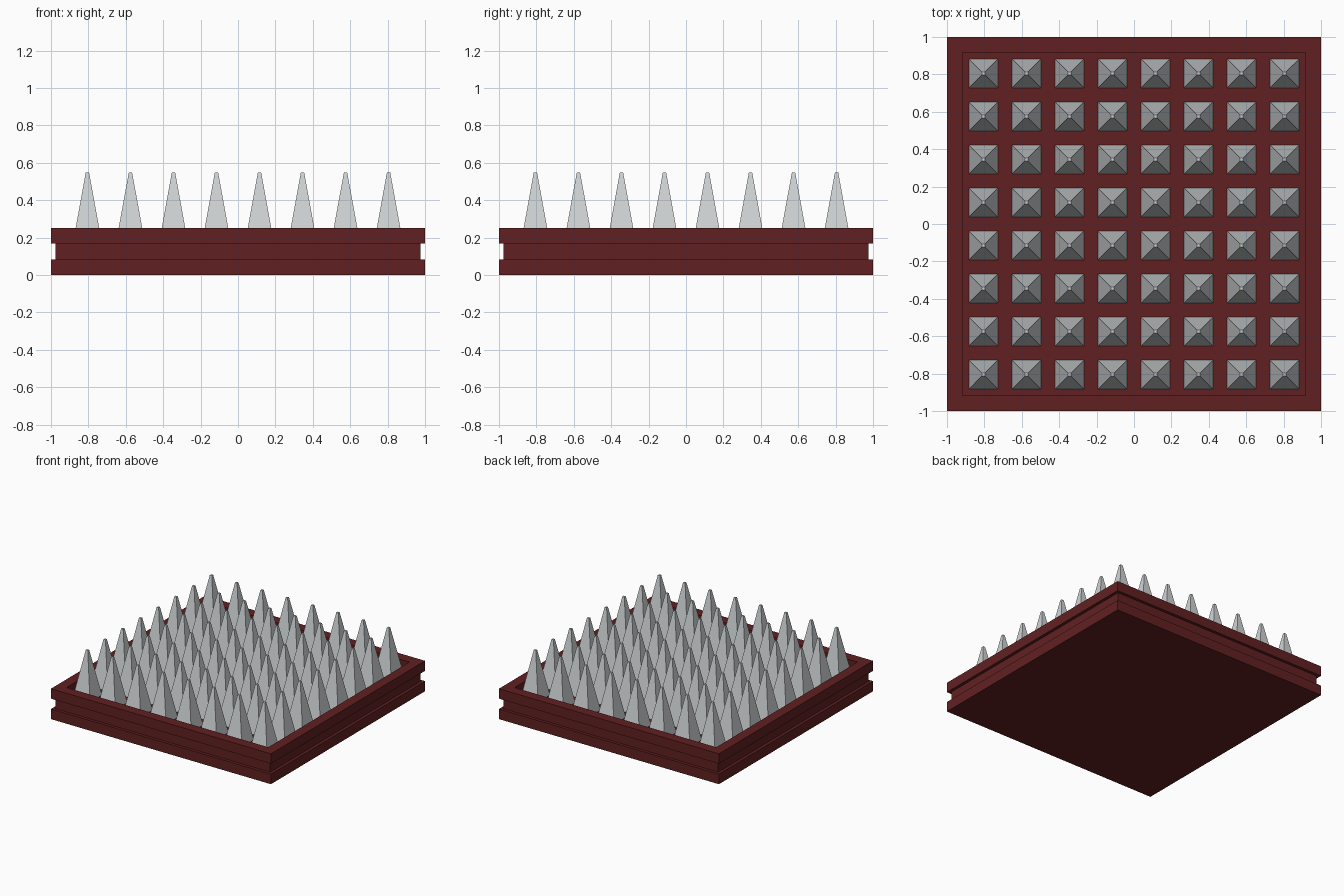
import bpy, bmesh

if "Cube" in bpy.data.objects:
    bpy.data.objects.remove(bpy.data.objects["Cube"])

def square_loft(name, profile, colour, centres=((0, 0),)):
    """Stack square rings given as (half width, z), capped at both ends."""
    bm = bmesh.new()
    for cx, cy in centres:
        rings = [[bm.verts.new((cx + sx * r, cy + sy * r, z))
                  for sx, sy in ((-1, -1), (1, -1), (1, 1), (-1, 1))]
                 for r, z in profile]
        for a, b in zip(rings, rings[1:]):
            for i in range(4):
                j = (i + 1) % 4
                bm.faces.new((a[i], a[j], b[j], b[i]))
        bm.faces.new(rings[0][::-1])
        bm.faces.new(rings[-1])
    bmesh.ops.recalc_face_normals(bm, faces=bm.faces)
    mesh = bpy.data.meshes.new(name)
    bm.to_mesh(mesh)
    bm.free()
    obj = bpy.data.objects.new(name, mesh)
    bpy.context.collection.objects.link(obj)
    mat = bpy.data.materials.new(name + "_colour")
    mat.diffuse_color = (*colour, 1)
    mat.use_nodes = True
    mat.node_tree.nodes["Principled BSDF"].inputs["Base Color"].default_value = mat.diffuse_color
    mesh.materials.append(mat)
    return obj

FLOOR = 0.168

# Tray with a groove round the side and a recessed top
square_loft("tray", [(1, 0), (1, 0.083), (0.976, 0.083), (0.976, FLOOR),
                     (1, FLOOR), (1, 0.25), (0.917, 0.25), (0.917, FLOOR)],
            (0.119, 0.0145, 0.0155))

# Eight by eight grid of blunt square spikes standing on the recessed floor
steps = [-0.805 + 0.23 * i for i in range(8)]
square_loft("spikes", [(0.078, FLOOR), (0.009, 0.547)], (0.63, 0.66, 0.67),
            [(x, y) for x in steps for y in steps])
